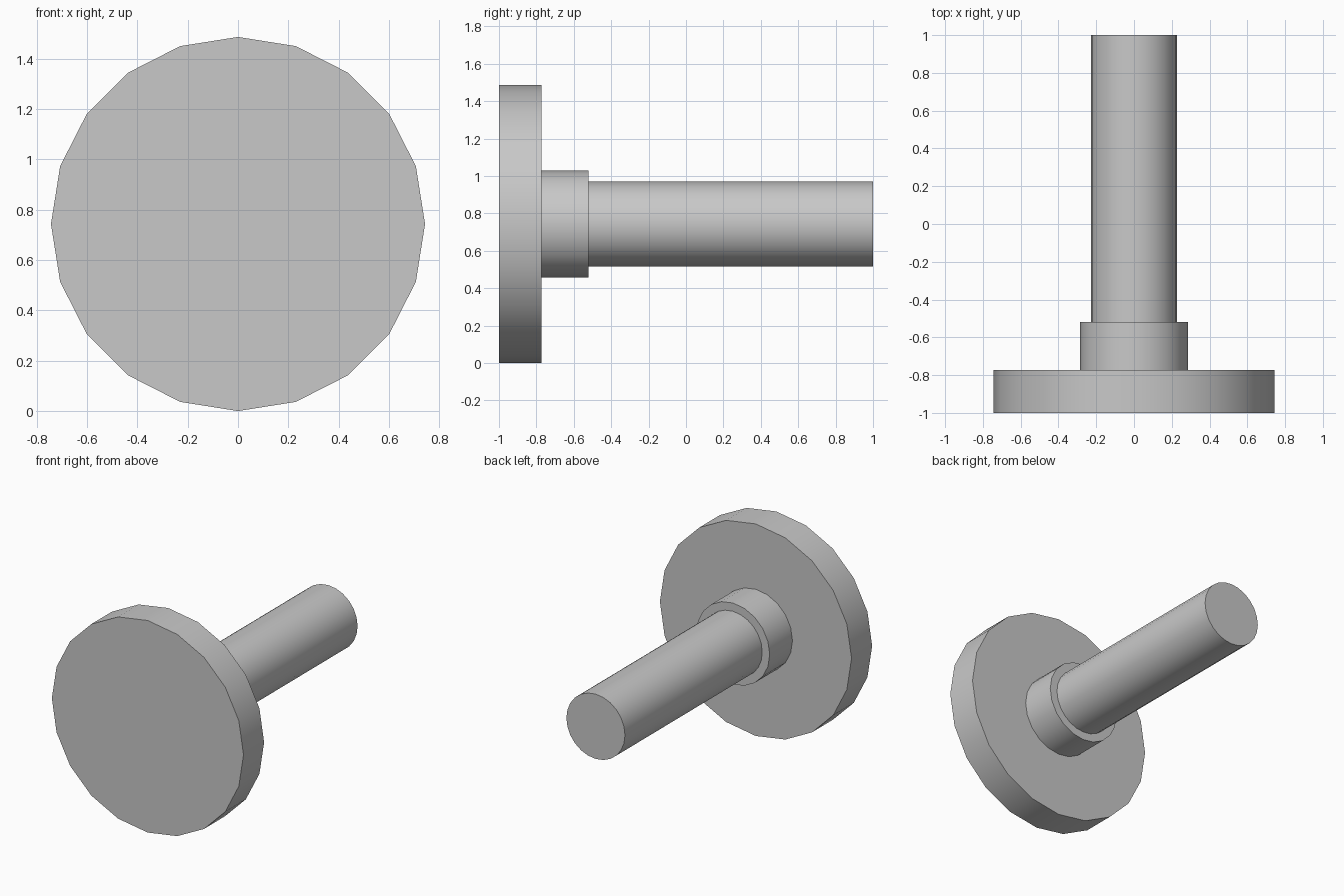
import bpy
import math

cube = bpy.data.objects.get("Cube")
if cube:
    bpy.data.objects.remove(cube, do_unlink=True)

# Single plain grey material
GREY = (0.58, 0.58, 0.58, 1.0)
grey = bpy.data.materials.new("plain grey")
grey.use_nodes = True
grey.diffuse_color = GREY
grey.node_tree.nodes["Principled BSDF"].inputs["Base Color"].default_value = GREY

AXIS_HEIGHT = 0.743


def cylinder(name, sides, radius, y_start, y_end):
    """Capped cylinder lying along y, with a vertex at its top."""
    bpy.ops.mesh.primitive_cylinder_add(
        vertices=sides, radius=radius, depth=y_end - y_start,
        location=(0, (y_start + y_end) / 2, AXIS_HEIGHT),
        rotation=(math.pi / 2, 0, 0))
    part = bpy.context.object
    part.name = name
    part.data.materials.append(grey)
    bpy.ops.object.transform_apply(location=False, rotation=True, scale=False)
    bpy.ops.object.shade_smooth_by_angle(angle=math.radians(30))
    return part


# Wide head, stepped collar and long shaft
cylinder("head_disc", 20, 0.743, -1.0, -0.772)
cylinder("collar", 20, 0.285, -0.772, -0.52)
cylinder("shaft", 24, 0.227, -0.52, 1.0)
